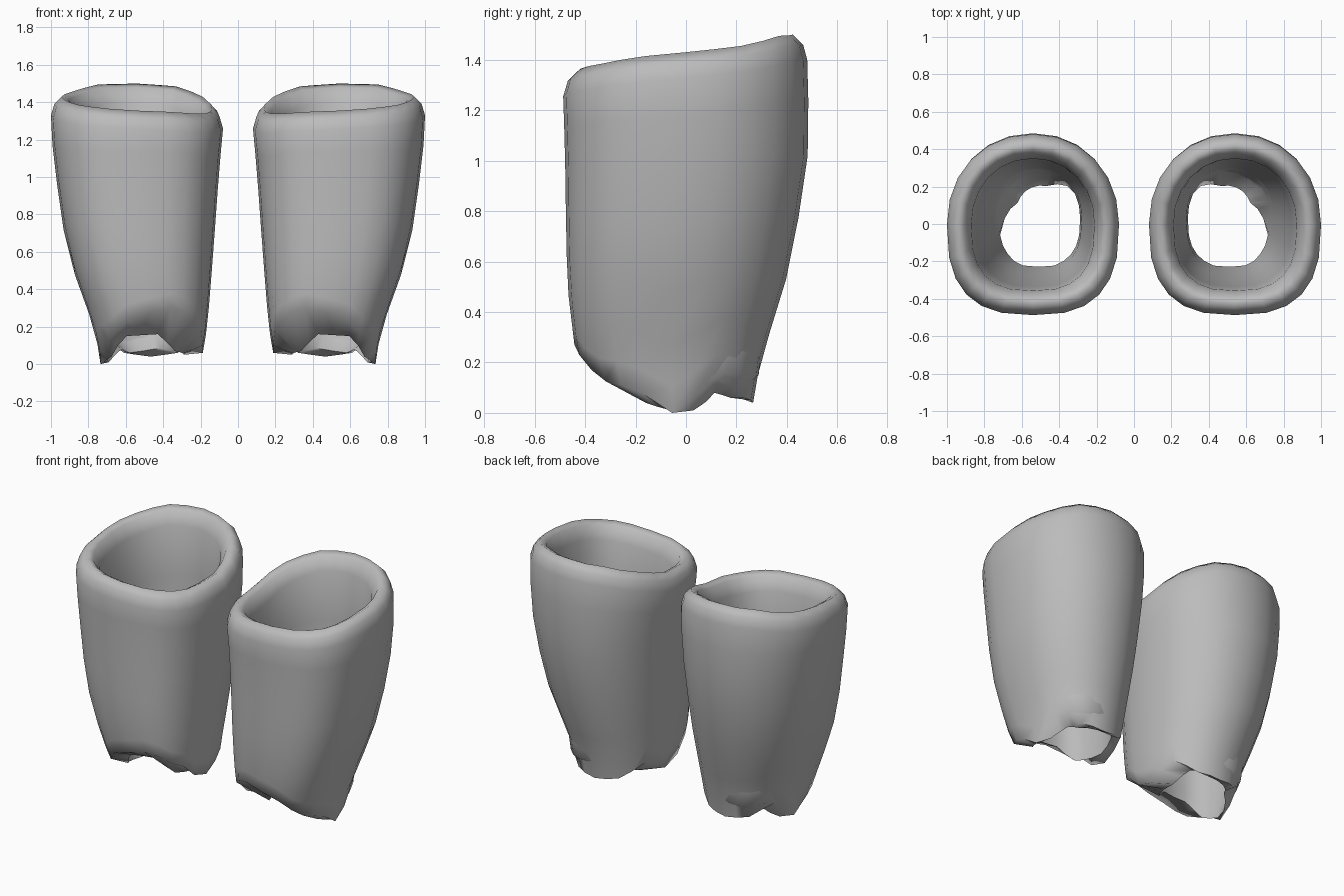
import bpy, bmesh, math

if "Cube" in bpy.data.objects:
    bpy.data.objects.remove(bpy.data.objects["Cube"])

SIDES = 24
# Outer sections: height, x min, x max, y min, y max
OUTER = [(0.00, 0.20, 0.735, -0.37, 0.26), (0.13, 0.175, 0.755, -0.395, 0.28),
         (0.25, 0.16, 0.79, -0.44, 0.31), (0.50, 0.14, 0.88, -0.47, 0.39),
         (0.70, 0.125, 0.93, -0.475, 0.435), (1.05, 0.10, 0.98, -0.48, 0.487),
         (1.25, 0.08, 1.00, -0.487, 0.485), (1.60, 0.08, 1.00, -0.487, 0.475)]
# Inner sections
INNER = [(0.00, 0.29, 0.72, -0.21, 0.27), (0.25, 0.28, 0.75, -0.24, 0.30),
         (0.70, 0.24, 0.81, -0.31, 0.33), (1.30, 0.21, 0.87, -0.36, 0.35),
         (1.60, 0.21, 0.87, -0.36, 0.35)]
# Edges by angle around the sleeve: outer hem height, inner lip height, rim height
HEM = [(0, 0.0), (20, 0.08), (32, 0.15), (47, 0.10), (60, 0.06), (90, 0.04),
       (120, 0.06), (150, 0.15), (165, 0.11), (180, 0.06), (195, 0.10), (210, 0.19),
       (225, 0.23), (240, 0.28), (255, 0.30), (270, 0.27), (285, 0.23),
       (300, 0.17), (315, 0.125), (340, 0.10), (350, 0.06), (360, 0.0)]
LIP = [(0, 0.01), (30, 0.08), (60, 0.06), (90, 0.07), (150, 0.10), (180, 0.05),
       (225, 0.07), (240, 0.11), (255, 0.16), (285, 0.15), (300, 0.10),
       (315, 0.04), (345, 0.01), (360, 0.01)]
RIM = [(0, 1.43), (30, 1.455), (60, 1.495), (90, 1.50), (120, 1.485), (150, 1.43),
       (180, 1.36), (215, 1.335), (270, 1.355), (315, 1.385), (360, 1.43)]
# How far the lip folds in along the back
FOLD = [(0, 0.03), (30, 0.09), (60, 0.08), (105, 0.07), (140, 0.0), (360, 0.0)]


def lerp_table(table, key):
    for a, b in zip(table, table[1:]):
        if key <= b[0]:
            f = max(0.0, (key - a[0]) / (b[0] - a[0]))
            return [p + (q - p) * f for p, q in zip(a[1:], b[1:])]
    return list(table[-1][1:])


def section_point(table, z, ang, inset=0.0):
    """Point on a rounded outline that is flatter at the front."""
    x0, x1, y0, y1 = lerp_table(table, z)
    c, s = math.cos(ang), math.sin(ang)
    power = 2 / (2.7 if s < 0 else 2.1)
    rx, ry = (x1 - x0) / 2 - inset, (y1 - y0) / 2 - inset
    return ((x0 + x1) / 2 + rx * math.copysign(abs(c) ** power, c),
            (y0 + y1) / 2 + ry * math.copysign(abs(s) ** power, s), z)


def column(ang):
    """One vertical strip: hem, outer wall, rolled rim, inner wall, folded lip."""
    deg = math.degrees(ang)
    hem, lip, crest, fold = (lerp_table(t, deg)[0] for t in (HEM, LIP, RIM, FOLD))
    shoulder = crest - 0.10
    pts = []
    for t in (0, 0.08, 0.2, 0.36, 0.54, 0.72, 0.88, 1):
        pts.append(section_point(OUTER, hem + t * (shoulder - hem), ang))
    for inset, drop in ((0.018, 0.04), (0.058, 0.0), (0.095, 0.02)):
        px, py, _ = section_point(OUTER, 1.34, ang, inset)
        pts.append((px, py, crest - drop))
    top, low = crest - 0.10, lip + 0.08
    for t in (1, 0.75, 0.5, 0.25, 0.1, 0):
        pts.append(section_point(INNER, low + t * (top - low), ang))
    pts.append(section_point(INNER, lip, ang, fold))
    return pts


grey = bpy.data.materials.new("plain grey")
grey.diffuse_color = (0.5, 0.5, 0.5, 1)
grey.use_nodes = True
grey.node_tree.nodes["Principled BSDF"].inputs["Base Color"].default_value = grey.diffuse_color


def make_sleeve(name, side):
    bm = bmesh.new()
    cols = []
    for i in range(SIDES):
        pts = column(2 * math.pi * i / SIDES)
        cols.append([bm.verts.new((side * x, y, z)) for x, y, z in pts])
    n = len(cols[0])
    for i in range(SIDES):
        a, b = cols[i], cols[(i + 1) % SIDES]
        for j in range(n):
            k = (j + 1) % n
            bm.faces.new((a[j], b[j], b[k], a[k]))
    bmesh.ops.recalc_face_normals(bm, faces=bm.faces[:])
    mesh = bpy.data.meshes.new(name)
    bm.to_mesh(mesh)
    bm.free()
    mesh.materials.append(grey)
    obj = bpy.data.objects.new(name, mesh)
    bpy.context.collection.objects.link(obj)
    bpy.ops.object.select_all(action='DESELECT')
    obj.select_set(True)
    bpy.context.view_layer.objects.active = obj
    bpy.ops.object.shade_smooth_by_angle(angle=math.radians(80))


# Mirrored pair of hollow sleeves
make_sleeve("right_sleeve", 1)
make_sleeve("left_sleeve", -1)
